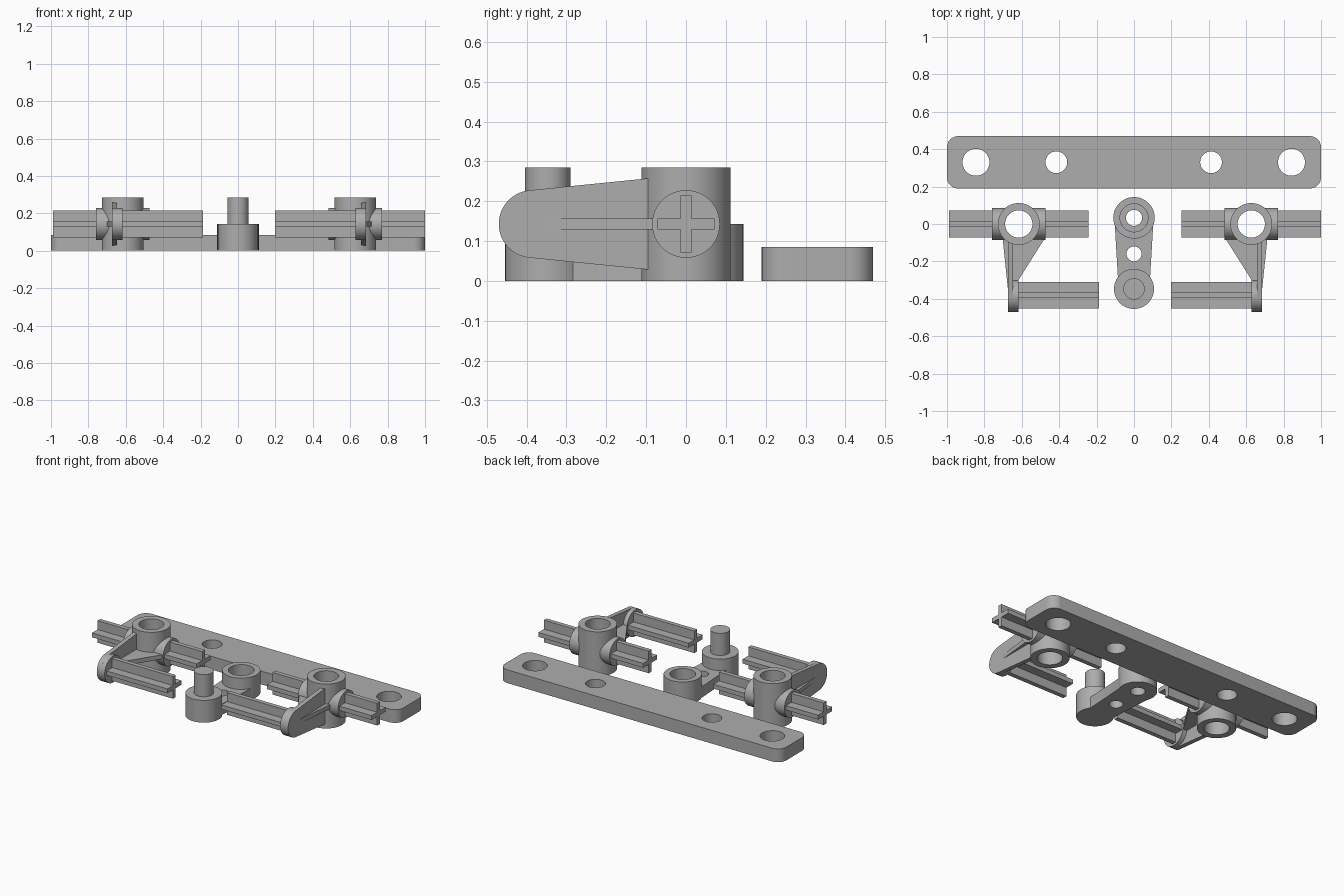
import bpy, bmesh
from math import sin, cos, radians

cube = bpy.data.objects.get("Cube")
if cube:
    bpy.data.objects.remove(cube, do_unlink=True)

GREY = (0.42, 0.42, 0.42, 1)
mat = bpy.data.materials.new("plain grey")
mat.use_nodes = True
mat.diffuse_color = GREY
mat.node_tree.nodes["Principled BSDF"].inputs["Base Color"].default_value = GREY


def arc(cx, cy, r, start=0, end=360, n=48):
    """Points along an arc; a full circle leaves out the repeated last point."""
    steps = n if end - start == 360 else n - 1
    angles = [radians(start + (end - start) * i / steps) for i in range(n)]
    return [(cx + r * cos(a), cy + r * sin(a)) for a in angles]


def prism(name, pts, lo, hi, axis="z"):
    """Extrude an outline: (x, y) along z, or (y, z) along x."""
    bm = bmesh.new()
    place = (lambda p, h: (p[0], p[1], h)) if axis == "z" else (lambda p, h: (h, p[0], p[1]))
    face = bm.faces.new([bm.verts.new(place(p, lo)) for p in pts])
    new = bmesh.ops.extrude_face_region(bm, geom=[face])["geom"]
    shift = (0, 0, hi - lo) if axis == "z" else (hi - lo, 0, 0)
    bmesh.ops.translate(bm, verts=[g for g in new if isinstance(g, bmesh.types.BMVert)], vec=shift)
    bmesh.ops.recalc_face_normals(bm, faces=bm.faces)
    mesh = bpy.data.meshes.new(name)
    bm.to_mesh(mesh)
    bm.free()
    mesh.materials.append(mat)
    ob = bpy.data.objects.new(name, mesh)
    bpy.context.collection.objects.link(ob)
    return ob


def select(ob):
    bpy.ops.object.select_all(action="DESELECT")
    ob.select_set(True)
    bpy.context.view_layer.objects.active = ob


def combine(ob, tool, operation):
    mod = ob.modifiers.new(operation.lower(), "BOOLEAN")
    mod.operation, mod.object, mod.solver = operation, tool, "EXACT"
    select(ob)
    bpy.ops.object.modifier_apply(modifier=mod.name)
    bpy.data.objects.remove(tool, do_unlink=True)


def drill(ob, x, y, r, lo=-0.1, hi=0.5):
    combine(ob, prism("cutter", arc(x, y, r), lo, hi), "DIFFERENCE")


def cross(cy, cz, w=0.071, t=0.014):
    """Plus-shaped section."""
    quarter = [(w, -t), (w, t), (t, t)]
    pts = []
    for k in range(4):
        c, s = [(1, 0), (0, 1), (-1, 0), (0, -1)][k]
        pts += [(cy + c * a - s * b, cz + s * a + c * b) for a, b in quarter]
    return pts


# Long mounting plate with rounded corners and four holes
outline = []
for k, (x, y) in enumerate([(0.94, 0.41), (-0.94, 0.41), (-0.94, 0.25), (0.94, 0.25)]):
    outline += arc(x, y, 0.06, 90 * k, 90 * k + 90, 12)
plate = prism("mounting_plate", outline, 0, 0.085)
for x, r in [(-0.845, 0.072), (-0.415, 0.058), (0.412, 0.058), (0.842, 0.072)]:
    drill(plate, x, 0.33, r)

# Central link: socket at the back, pin post at the front
RING_Y, POST_Y, LINK_TOP, BOSS_TOP = 0.033, -0.347, 0.07, 0.143
link = prism("centre_link", [(-0.103, 0), (-0.086, POST_Y + 0.06), (-0.086, POST_Y),
                             (0.086, POST_Y), (0.086, POST_Y + 0.06), (0.103, 0),
                             (0.09, RING_Y), (-0.09, RING_Y)], 0, LINK_TOP)
combine(link, prism("socket", arc(0, RING_Y, 0.111), 0, BOSS_TOP), "UNION")
combine(link, prism("post", arc(0, POST_Y, 0.107), 0, BOSS_TOP), "UNION")
drill(link, 0, RING_Y, 0.075, LINK_TOP)
drill(link, 0, RING_Y, 0.043)
drill(link, 0, -0.16, 0.04)
prism("centre_pin", arc(0, POST_Y, 0.057), BOSS_TOP - 0.01, 0.285)

# Two mirrored steering knuckles
MID, PIN_Y = 0.143, -0.385
for side, s, cx in [("left", 1, 0.627), ("right", -1, -0.616)]:
    def bar(name, pts, a, b):
        lo, hi = sorted((cx + s * a, cx + s * b))
        return prism(f"{side}_{name}", pts, lo, hi, "x")

    hub = prism(f"{side}_hub", arc(cx, 0, 0.112), 0, 0.285)
    drill(hub, cx, 0, 0.073)
    # Collars and cross axles on both sides of the hub
    for end, d in [("outer", 1), ("inner", -1)]:
        bar(f"{end}_collar", arc(0, MID, 0.085), d * 0.074, d * 0.143)
        bar(f"{end}_axle", cross(0, MID), d * 0.1, d * 0.372)
    # Upright arm with a round end, and the thicker disc that carries the pin
    arm = [(-0.09, 0.258)] + arc(PIN_Y, MID, 0.085, 96, 264, 28) + [(-0.09, 0.028)]
    bar("arm", arm, 0.03, 0.058)
    bar("arm_disc", arc(PIN_Y, MID, 0.085), 0.002, 0.03)
    bar("arm_pin", cross(PIN_Y + 0.005, MID), 0.004, -0.43)
    # Flat web bracing the arm
    web = [(0.086, -0.08), (0.058, -0.35), (0.01, -0.35), (0.002, -0.3), (-0.137, -0.08)]
    prism(f"{side}_web", [(cx + s * x, y) for x, y in web], MID - 0.014, MID + 0.014)

for ob in list(bpy.context.collection.objects):
    if ob.type == "MESH":
        select(ob)
        bpy.ops.object.shade_smooth_by_angle(angle=radians(30))
